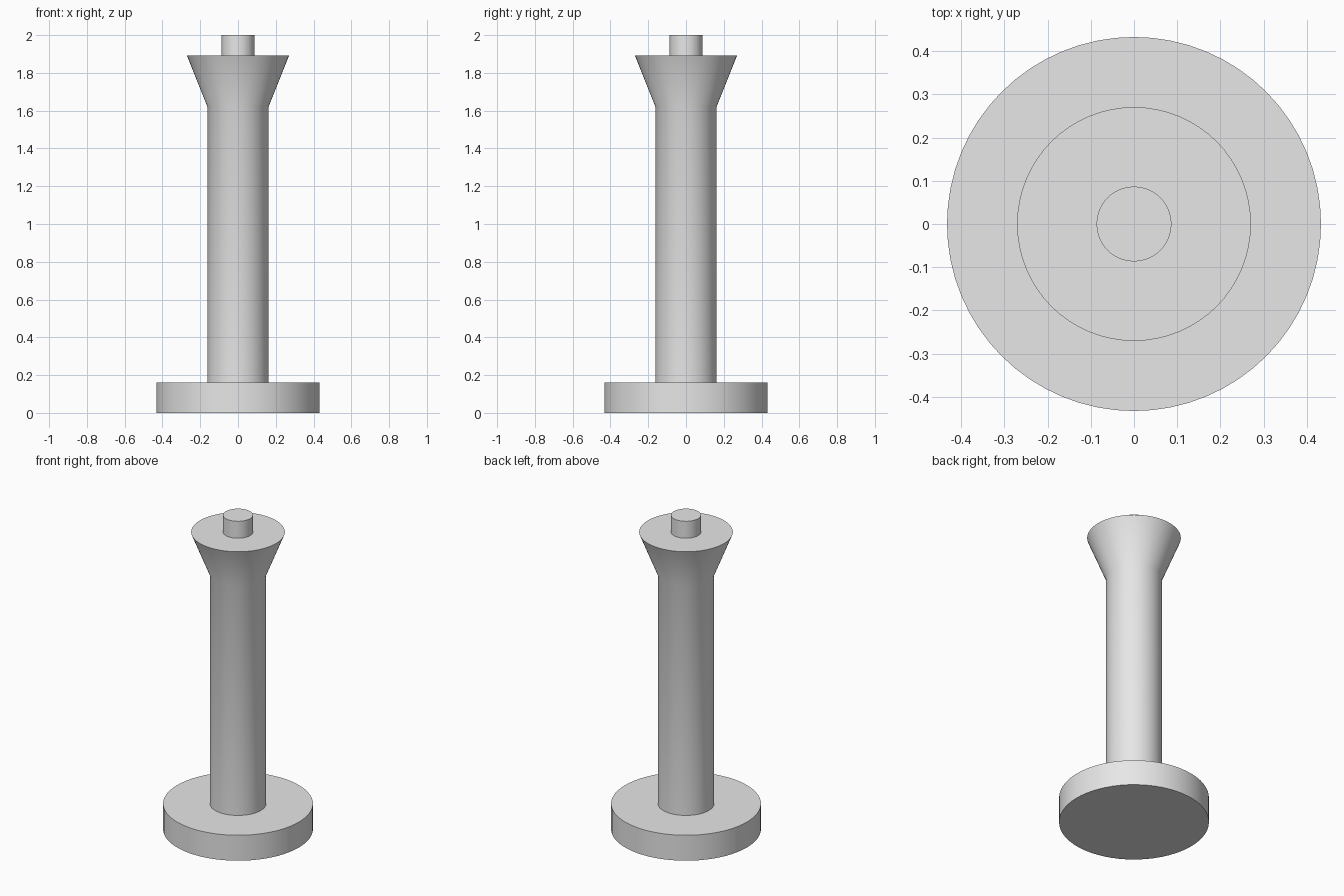
import bpy, bmesh, math

if "Cube" in bpy.data.objects:
    bpy.data.objects.remove(bpy.data.objects["Cube"])

U = 2 / 37      # design unit: total height is 37 units
SEGMENTS = 64

grey = bpy.data.materials.new("light_grey")
grey.diffuse_color = (0.8, 0.8, 0.8, 1)
grey.use_nodes = True
grey.node_tree.nodes["Principled BSDF"].inputs["Base Color"].default_value = grey.diffuse_color


def lathe(name, profile):
    """Revolve a (radius, height) profile about z and cap both ends."""
    bm = bmesh.new()
    rings = []
    for r, z in profile:
        rings.append([bm.verts.new((r * U * math.cos(2 * math.pi * i / SEGMENTS),
                                    r * U * math.sin(2 * math.pi * i / SEGMENTS),
                                    z * U)) for i in range(SEGMENTS)])
    for low, high in zip(rings, rings[1:]):
        for i in range(SEGMENTS):
            j = (i + 1) % SEGMENTS
            bm.faces.new((low[i], low[j], high[j], high[i]))
    bm.faces.new(rings[0][::-1])
    bm.faces.new(rings[-1])
    mesh = bpy.data.meshes.new(name)
    bm.to_mesh(mesh)
    bm.free()
    mesh.materials.append(grey)
    obj = bpy.data.objects.new(name, mesh)
    bpy.context.collection.objects.link(obj)
    bpy.ops.object.select_all(action='DESELECT')
    obj.select_set(True)
    bpy.context.view_layer.objects.active = obj
    bpy.ops.object.shade_smooth_by_angle(angle=math.radians(30))
    return obj


# Round foot disc
lathe("base", [(8, 0), (8, 3)])
# Column widening into a flared head
lathe("flared_column", [(3, 3), (3, 30), (5, 35)])
# Small pin on top
lathe("top_pin", [(1.6, 35), (1.6, 37)])
